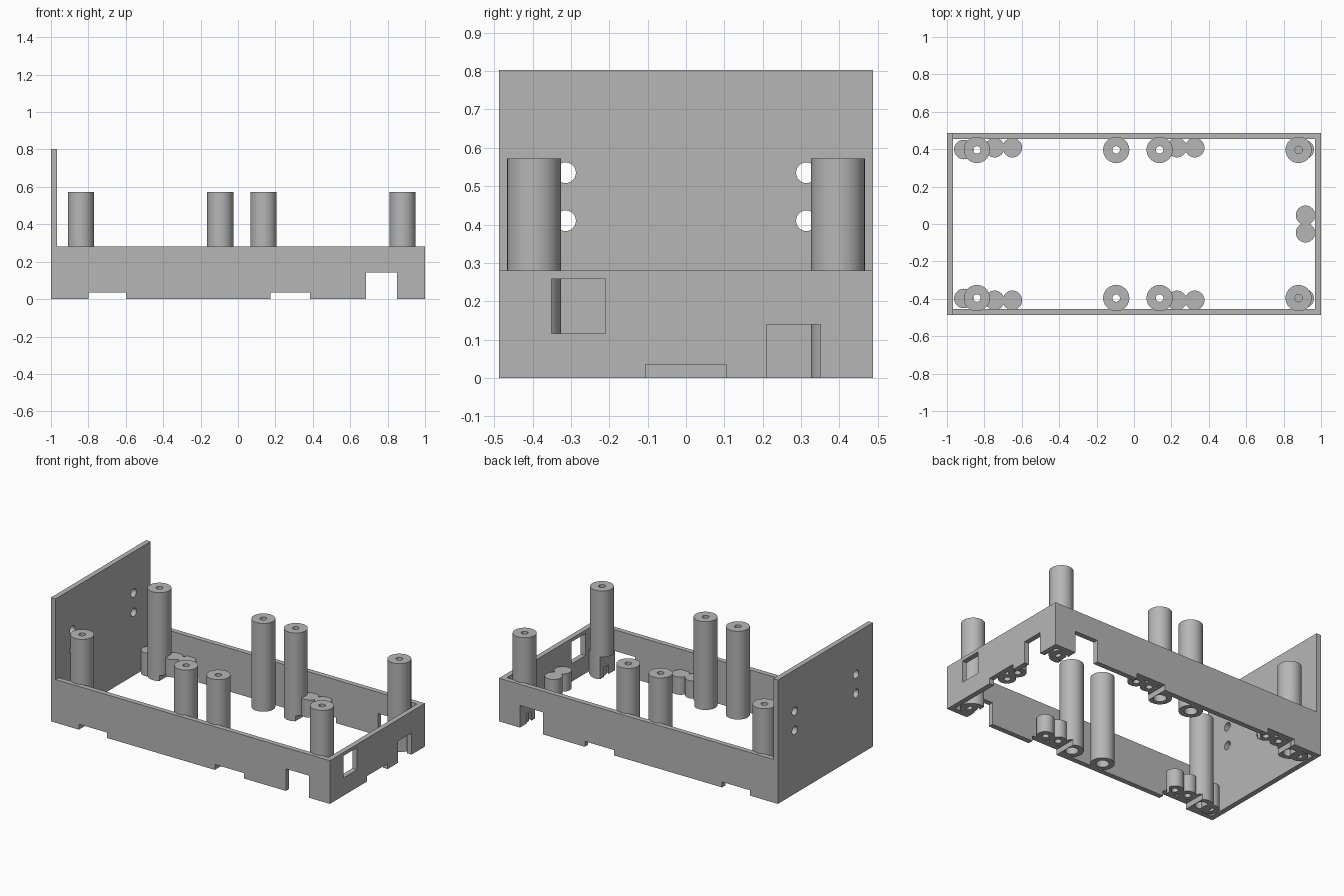
import bpy, bmesh, math

if "Cube" in bpy.data.objects:
    bpy.data.objects.remove(bpy.data.objects["Cube"])

GREY = (0.47, 0.47, 0.47, 1)
mat = bpy.data.materials.new("plain grey")
mat.use_nodes = True
mat.diffuse_color = GREY
mat.node_tree.nodes["Principled BSDF"].inputs["Base Color"].default_value = GREY

HX, HY, T = 1.0, 0.487, 0.033      # half length, half width, wall thickness
RIM, TALL = 0.28, 0.803            # heights of the walls and the end plate


def finish(name, bm):
    bmesh.ops.recalc_face_normals(bm, faces=bm.faces)
    mesh = bpy.data.meshes.new(name)
    bm.to_mesh(mesh)
    bm.free()
    mesh.materials.append(mat)
    obj = bpy.data.objects.new(name, mesh)
    bpy.context.scene.collection.objects.link(obj)
    return obj


def prism(bm, outline, z0, z1):
    base = bm.faces.new([bm.verts.new((x, y, z0)) for x, y in outline])
    out = bmesh.ops.extrude_face_region(bm, geom=[base])["geom"]
    for v in out:
        if isinstance(v, bmesh.types.BMVert):
            v.co.z = z1


def box(bm, x0, x1, y0, y1, z0, z1):
    prism(bm, [(x0, y0), (x1, y0), (x1, y1), (x0, y1)], z0, z1)


def lathe(name, profile, x, y, closed):
    # Turn a radius/height profile around a vertical axis
    bm = bmesh.new()
    vs = [bm.verts.new((r, 0, z)) for r, z in profile]
    edges = [bm.edges.new(p) for p in zip(vs, vs[1:])]
    if closed:
        edges.append(bm.edges.new((vs[-1], vs[0])))
    bmesh.ops.spin(bm, geom=vs + edges, cent=(0, 0, 0), axis=(0, 0, 1),
                   angle=math.tau, steps=40, use_merge=False)
    bmesh.ops.remove_doubles(bm, verts=bm.verts, dist=1e-4)
    bmesh.ops.translate(bm, verts=bm.verts, vec=(x, y, 0))
    return finish(name, bm)


def cut(obj, cutter):
    mod = obj.modifiers.new("cut", "BOOLEAN")
    mod.operation, mod.solver, mod.object = "DIFFERENCE", "EXACT", cutter


# Cutter: notches running across both long sides
bm = bmesh.new()
for x0, x1, h in [(-0.8, -0.6, 0.035), (0.175, 0.385, 0.035), (0.685, 0.85, 0.143)]:
    box(bm, x0, x1, -0.6, 0.6, -0.1, h)
# Shallow notch in the short end, under its bosses
box(bm, 0.86, 1.1, -0.105, 0.105, -0.1, 0.035)
notches = finish("notch_cutter", bm)

# Cutter: port window and cable slot in the short end
bm = bmesh.new()
box(bm, 0.955, 1.1, -0.35, -0.21, 0.116, 0.258)
box(bm, 0.955, 1.1, 0.21, 0.35, -0.1, 0.14)
ports = finish("port_cutter", bm)

# Cutter: screw holes through the tall plate
bm = bmesh.new()
for y in (-0.314, 0.314):
    for z in (0.41, 0.535):
        vs = bmesh.ops.create_cone(bm, cap_ends=True, segments=32, radius1=0.027,
                                   radius2=0.027, depth=0.2)["verts"]
        for v in vs:
            v.co = (v.co.z - HX, v.co.x + y, v.co.y + z)
screws = finish("screw_cutter", bm)

# U-shaped wall
bm = bmesh.new()
xi, yi = HX - T, HY - T
prism(bm, [(-xi, -HY), (HX, -HY), (HX, HY), (-xi, HY),
           (-xi, yi), (xi, yi), (xi, -yi), (-xi, -yi)], 0, RIM)
wall = finish("side_walls", bm)
cut(wall, notches)
cut(wall, ports)

# Tall end plate
bm = bmesh.new()
box(bm, -HX, -xi, -HY, HY, 0, TALL)
plate = finish("end_plate", bm)
cut(plate, screws)
parts = [wall, plate]

# Standoff posts with a through hole and a wider recess underneath
post = [(0.07, 0), (0.07, 0.572), (0.02, 0.572), (0.02, 0.06), (0.038, 0.06), (0.038, 0)]
# Short bosses with a blind hole underneath
boss = [(0, 0.15), (0.052, 0.15), (0.052, 0), (0.02, 0), (0.02, 0.1), (0, 0.1)]
for side, s in (("back", 1), ("front", -1)):
    for x in (-0.84, -0.095, 0.137, 0.88):
        parts.append(lathe(side + "_post", post, x, s * 0.396, True))
    for x, y in [(-0.91, 0.398), (-0.745, 0.408), (-0.65, 0.408),
                 (0.23, 0.408), (0.325, 0.408), (0.91, 0.398)]:
        parts.append(lathe(side + "_boss", boss, x, s * y, False))
    parts.append(lathe("end_boss", boss, 0.917, s * 0.047, False))
for obj in parts[2:]:
    cut(obj, notches)

# Bake the cuts, then drop the cutters
bpy.context.view_layer.update()
graph = bpy.context.evaluated_depsgraph_get()
baked = [bpy.data.meshes.new_from_object(o.evaluated_get(graph)) for o in parts]
for obj, mesh in zip(parts, baked):
    obj.modifiers.clear()
    obj.data = mesh
for c in (notches, ports, screws):
    bpy.data.objects.remove(c)

# Smooth round sides, sharp rims
bpy.ops.object.select_all(action="DESELECT")
for obj in parts:
    obj.select_set(True)
bpy.context.view_layer.objects.active = wall
bpy.ops.object.shade_smooth_by_angle(angle=math.radians(30))
